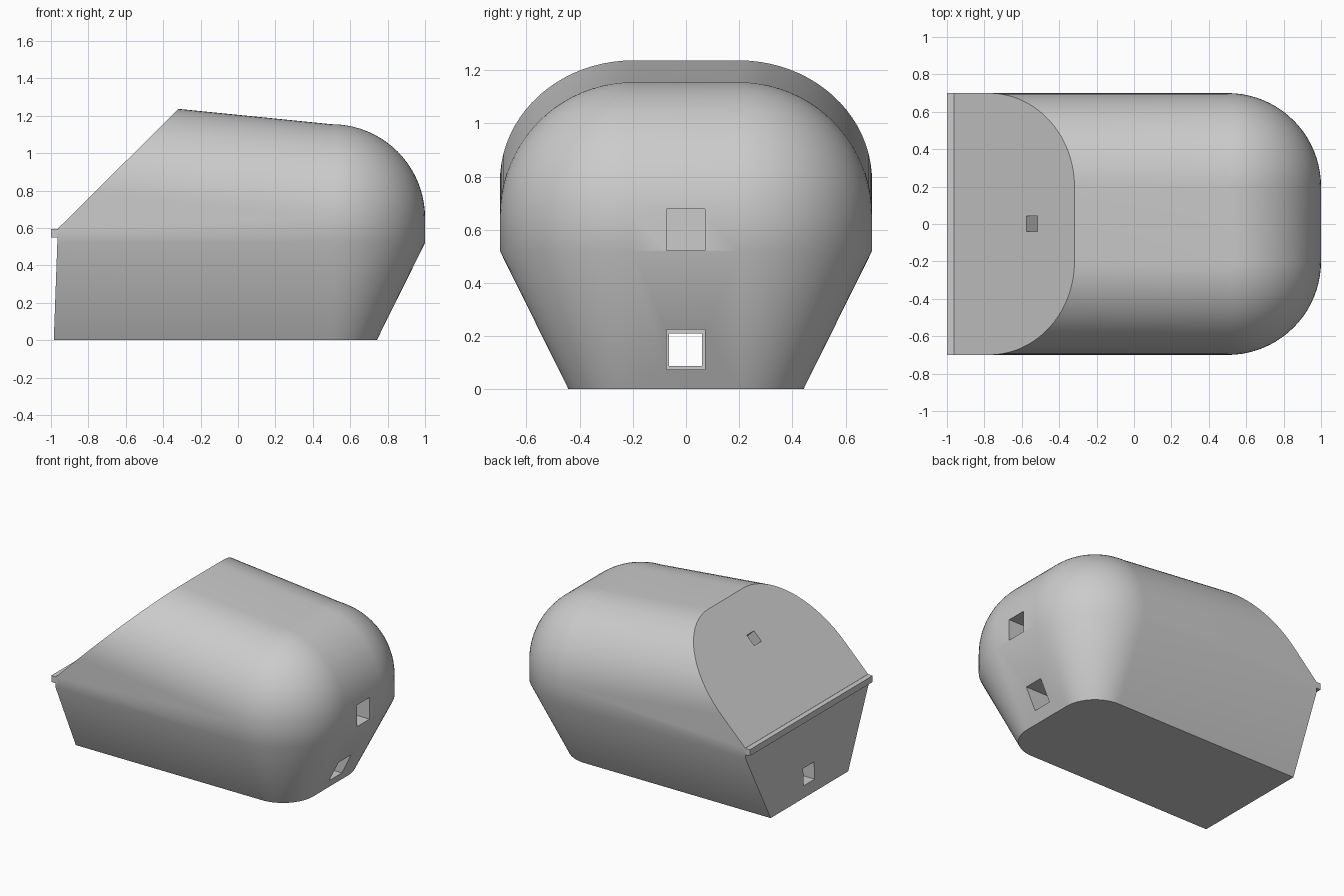
import bpy, bmesh, math
from mathutils import Vector

cube = bpy.data.objects.get("Cube")
if cube:
    bpy.data.objects.remove(cube, do_unlink=True)

grey = bpy.data.materials.new("plain grey")
grey.use_nodes = True
colour = (0.6, 0.6, 0.6, 1)
grey.diffuse_color = colour
grey.node_tree.nodes["Principled BSDF"].inputs["Base Color"].default_value = colour


def add_object(name, bm):
    bmesh.ops.recalc_face_normals(bm, faces=bm.faces)
    mesh = bpy.data.meshes.new(name)
    bm.to_mesh(mesh)
    bm.free()
    mesh.materials.append(grey)
    obj = bpy.data.objects.new(name, mesh)
    bpy.context.collection.objects.link(obj)
    return obj


def box(name, low, high):
    low, high = Vector(low), Vector(high)
    bm = bmesh.new()
    bmesh.ops.create_cube(bm, size=1)
    bmesh.ops.scale(bm, vec=high - low, verts=bm.verts)
    obj = add_object(name, bm)
    obj.location = (low + high) / 2
    return obj


def activate(obj):
    bpy.ops.object.select_all(action='DESELECT')
    obj.select_set(True)
    bpy.context.view_layer.objects.active = obj


def cut(target, cutter):
    cutter.hide_render = True
    mod = target.modifiers.new("opening", 'BOOLEAN')
    mod.operation = 'DIFFERENCE'
    mod.solver = 'EXACT'
    mod.object = cutter
    activate(target)
    bpy.ops.object.modifier_apply(modifier=mod.name)
    bpy.data.objects.remove(cutter, do_unlink=True)


# Body profile: flared wall, short upright band, then a quarter round to the roof
RADIUS, SHOULDER, STEPS = 0.5, 0.655, 20
CORE_X, CORE_Y, START = 0.5, 0.2, -1.1
profile = [(0.242, 0), (RADIUS, 0.52)]
for i in range(STEPS + 1):
    a = math.pi / 2 * i / STEPS
    profile.append((RADIUS * math.cos(a), SHOULDER + RADIUS * math.sin(a)))

# Plan path: centre point and outward angle, straight sides with rounded corners
path = [(START, -CORE_Y, -math.pi / 2)]
for side, first in ((-1, -math.pi / 2), (1, 0)):
    for i in range(STEPS + 1):
        path.append((CORE_X, side * CORE_Y, first + math.pi / 2 * i / STEPS))
path.append((START, CORE_Y, math.pi / 2))

# Loft the body, with the roof rising towards the sloped end
bm = bmesh.new()
rings = []
for level, (r, z) in enumerate(profile):
    rings.append([bm.verts.new((x + r * math.cos(a), y + r * math.sin(a),
                                z + (0.1 * (CORE_X - x) if level > 1 else 0)))
                  for x, y, a in path])
for lower, upper in zip(rings, rings[1:]):
    for i in range(len(path) - 1):
        bm.faces.new((lower[i], lower[i + 1], upper[i + 1], upper[i]))
bm.faces.new(rings[0])
bm.faces.new(rings[-1])
bm.faces.new([r[0] for r in rings] + [r[-1] for r in reversed(rings)])
bmesh.ops.remove_doubles(bm, verts=bm.verts, dist=0.0001)
bmesh.ops.recalc_face_normals(bm, faces=bm.faces)

# Slice the sloping face and the near-upright end wall
for point, normal in (((-0.315, 0, 1.24), (-0.645, 0, 0.65)),
                      ((-0.985, 0, 0), (-0.55, 0, 0.02))):
    bmesh.ops.bisect_plane(bm, geom=bm.verts[:] + bm.edges[:] + bm.faces[:],
                           plane_co=point, plane_no=Vector(normal).normalized(),
                           clear_outer=True)
    bmesh.ops.holes_fill(bm, edges=[e for e in bm.edges if e.is_boundary], sides=0)
body = add_object("body_shell", bm)

# Openings: stepped lower passage, upper window, small socket in the slope
cut(body, box("passage_cutter", (-0.88, -0.074, 0.075), (1.2, 0.071, 0.225)))
cut(body, box("outlet_cutter", (-1.2, -0.064, 0.087), (-0.8, 0.061, 0.21)))
cut(body, box("window_cutter", (0.7, -0.074, 0.522), (1.2, 0.071, 0.677)))
socket = box("socket_cutter", (-0.587, -0.039, 0.89), (-0.503, 0.043, 1.134))
socket.rotation_euler.y = -math.pi / 4
cut(body, socket)

activate(body)
bpy.ops.object.shade_smooth_by_angle(angle=math.radians(30))

# Lip across the foot of the slope
box("slope_ledge", (-1, -0.7, 0.55), (-0.95, 0.7, 0.596))
